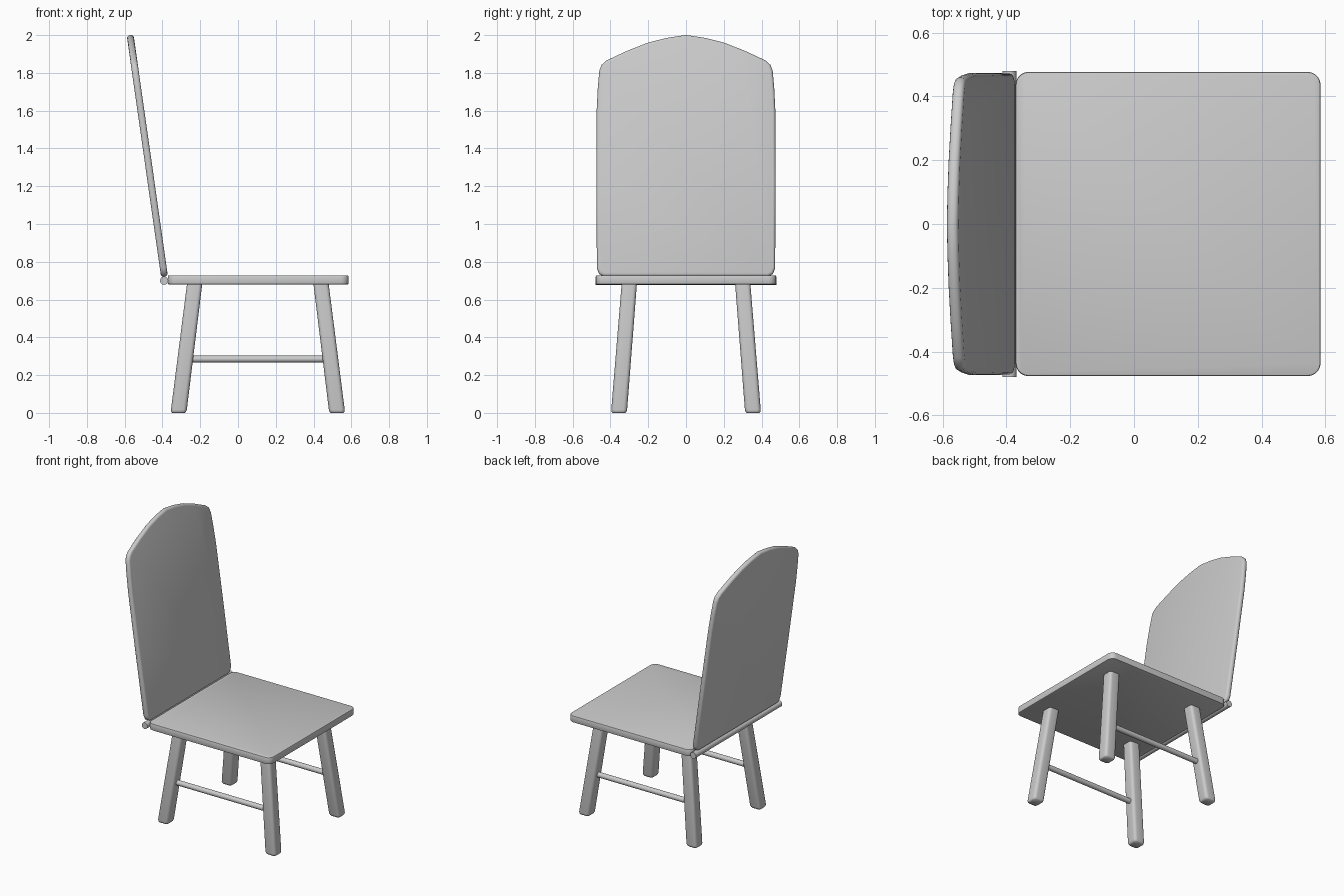
import bpy, bmesh, math
from mathutils import Vector

if "Cube" in bpy.data.objects:
    bpy.data.objects.remove(bpy.data.objects["Cube"])


def loft(name, rings, bevel=0.0, segments=3, angle=40):
    """Skin a stack of equal-length point rings, cap the ends and round the rims."""
    bm = bmesh.new()
    loops = [[bm.verts.new(p) for p in ring] for ring in rings]
    n = len(loops[0])
    for a, b in zip(loops, loops[1:]):
        for i in range(n):
            j = (i + 1) % n
            bm.faces.new((a[i], a[j], b[j], b[i]))
    caps = [bm.faces.new(loops[0]), bm.faces.new(loops[-1])]
    bmesh.ops.recalc_face_normals(bm, faces=bm.faces)
    if bevel:
        edges = list({e for f in caps for e in f.edges})
        bmesh.ops.bevel(bm, geom=edges, offset=bevel, segments=segments,
                        profile=0.5, affect='EDGES', clamp_overlap=True)
    mesh = bpy.data.meshes.new(name)
    bm.to_mesh(mesh)
    bm.free()
    ob = bpy.data.objects.new(name, mesh)
    bpy.context.collection.objects.link(ob)
    smooth(ob, angle)
    return ob


def smooth(ob, angle=40):
    bpy.ops.object.select_all(action='DESELECT')
    ob.select_set(True)
    bpy.context.view_layer.objects.active = ob
    bpy.ops.object.shade_smooth_by_angle(angle=math.radians(angle))


def rounded_rect(hx, hy, r, steps):
    """Outline of a rectangle with rounded corners, centred on the origin."""
    pts = []
    for k, (sx, sy) in enumerate(((1, 1), (-1, 1), (-1, -1), (1, -1))):
        for i in range(steps + 1):
            t = math.radians(90 * (k + i / steps))
            pts.append((sx * (hx - r) + r * math.cos(t), sy * (hy - r) + r * math.sin(t)))
    return pts


def rod(name, start, end, radius):
    start, end = Vector(start), Vector(end)
    axis = end - start
    bpy.ops.mesh.primitive_cylinder_add(vertices=24, radius=radius, depth=axis.length,
                                        location=(start + end) / 2,
                                        rotation=axis.to_track_quat('Z', 'Y').to_euler())
    ob = bpy.context.object
    ob.name = name
    smooth(ob)


# Seat board with rounded corners
outline = rounded_rect(0.478, 0.477, 0.04, 5)
loft("seat", [[(x + 0.107, y, z) for x, y in outline] for z in (0.68, 0.728)], bevel=0.006, segments=2)

# Arched, reclined back panel: half outline as (y, height), mirrored
half = [(0.435, 0.722), (0.46, 0.735), (0.472, 0.765), (0.474, 1.2), (0.473, 1.6), (0.467, 1.72),
        (0.459, 1.81), (0.447, 1.842), (0.42, 1.866), (0.31, 1.917), (0.2, 1.96), (0.1, 1.985)]
outline = half + [(0, 2.0)] + [(-y, z) for y, z in reversed(half)]
lean = (-0.571 + 0.389) / 1.28
loft("backrest", [[(-0.389 + lean * (z - 0.72) + dx, y, z + dx * 0.14) for y, z in outline]
                  for dx in (-0.018, 0.018)], bevel=0.015)

# Round bar joining the back to the seat
rod("back_joint_bar", (-0.391, -0.48, 0.7), (-0.391, 0.48, 0.7), 0.022)

# Splayed legs: sheared rounded squares with softened feet, and side stretchers
section = rounded_rect(0.042, 0.042, 0.02, 4)
for side, sy in (("left", 1), ("right", -1)):
    for end, sx in (("front", 1), ("back", -1)):
        rings = []
        for z, scale in ((0, 0.8), (0.005, 0.92), (0.016, 1.0), (0.7, 0.96)):
            cx = 0.105 + sx * (0.42 - 0.125 * z)
            cy = sy * (0.355 - 0.08 * z)
            rings.append([(cx + x * scale, cy + y * scale, z) for x, y in section])
        loft(f"{end}_{side}_leg", rings, angle=50)
    rod(f"{side}_stretcher", (-0.27, sy * 0.332, 0.285), (0.48, sy * 0.332, 0.285), 0.018)
